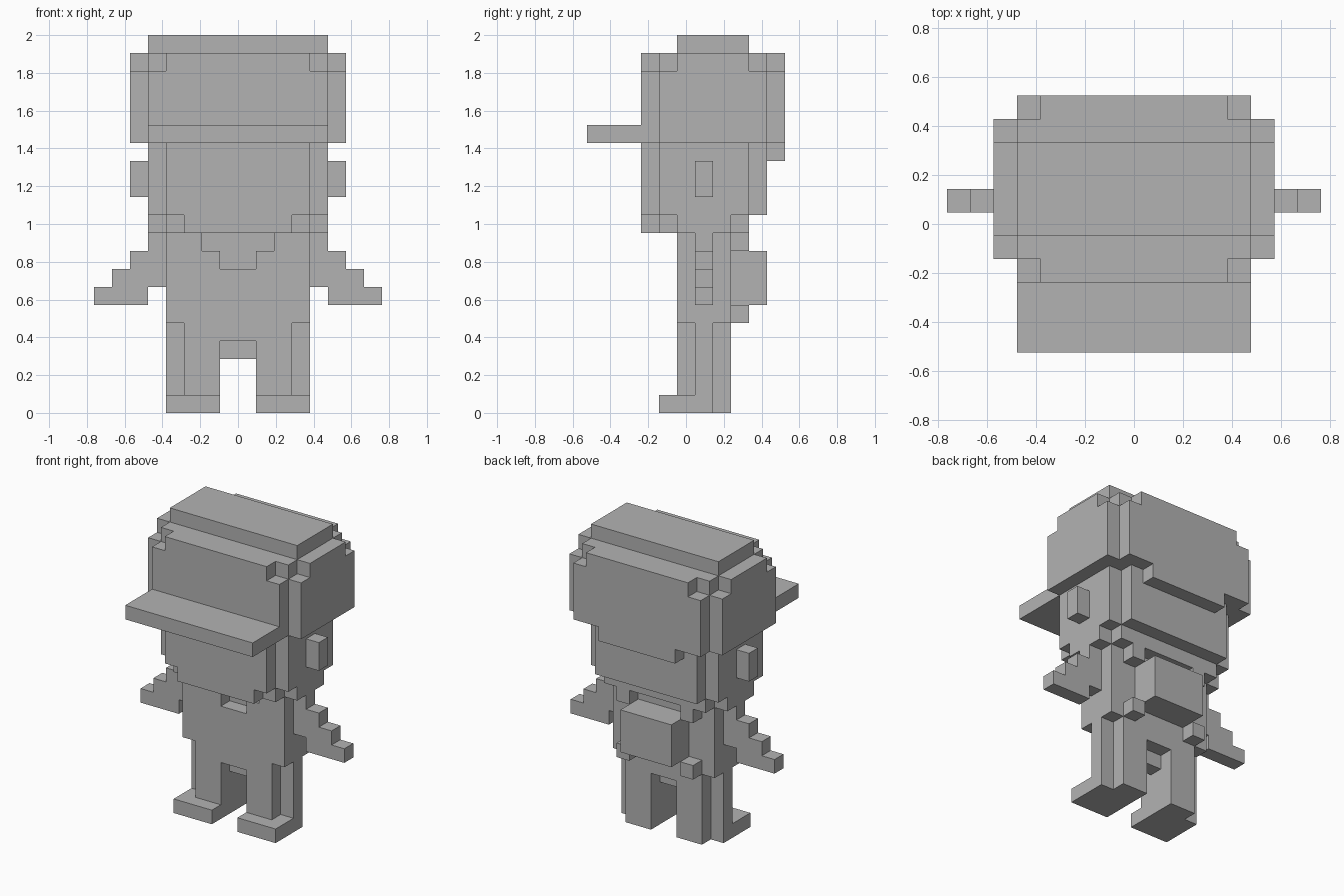
import bpy, bmesh, math
from mathutils import Vector

cube = bpy.data.objects.get("Cube")
if cube:
    bpy.data.objects.remove(cube, do_unlink=True)

UNIT = 2 / 21      # edge of one building block
DEPTH = 5.5        # half the depth in blocks, centres the model on y

grey = bpy.data.materials.new("plain_grey")
grey.use_nodes = True
grey.diffuse_color = (0.45, 0.45, 0.45, 1)
grey.node_tree.nodes["Principled BSDF"].inputs["Base Color"].default_value = grey.diffuse_color


def cells(boxes):
    """All block cells inside boxes given as (x range, y range, z range)."""
    return {(x, y, z) for xs, ys, zs in boxes
            for x in range(*xs) for y in range(*ys) for z in range(*zs)}


def wide(half, ys, zs):
    """A box centred on x."""
    return ((-half, half), ys, zs)


def part(name, boxes, cuts=(), side=1):
    """Skin a stack of blocks with flat faces; side=-1 mirrors it across x."""
    solid = cells(boxes) - cells(cuts)
    bm = bmesh.new()
    for cell in solid:
        for axis in range(3):
            for step in (0, 1):
                near = list(cell)
                near[axis] += 2 * step - 1
                if tuple(near) in solid:
                    continue
                corners = []
                for u, v in ((0, 0), (1, 0), (1, 1), (0, 1)):
                    p = Vector(cell)
                    p[axis] += step
                    p[(axis + 1) % 3] += u
                    p[(axis + 2) % 3] += v
                    corners.append(bm.verts.new((side * p.x * UNIT, (p.y - DEPTH) * UNIT, p.z * UNIT)))
                if (step == 1) != (side == 1):
                    corners.reverse()
                bm.faces.new(corners)
    bmesh.ops.remove_doubles(bm, verts=bm.verts, dist=UNIT / 100)
    bmesh.ops.dissolve_limit(bm, angle_limit=math.radians(1), verts=bm.verts, edges=bm.edges)
    mesh = bpy.data.meshes.new(name)
    bm.to_mesh(mesh)
    bm.free()
    mesh.materials.append(grey)
    obj = bpy.data.objects.new(name, mesh)
    bpy.context.collection.objects.link(obj)
    return obj


def pair(name, boxes):
    part("left_" + name, boxes)
    part("right_" + name, boxes, side=-1)


# Cap with stepped corners, flat crown and a flap at the back
part("cap", [
    wide(5, (3, 11), (15, 19)), wide(6, (4, 10), (15, 19)),
    wide(4, (3, 11), (19, 20)), wide(5, (4, 10), (19, 20)), wide(6, (5, 9), (19, 20)),
    wide(5, (5, 9), (20, 21)),
    wide(3, (10, 11), (14, 15)),
])
part("cap_brim", [wide(5, (0, 3), (15, 16))])

# Head with a chin layer stepped inwards
part("head", [
    wide(4, (3, 10), (11, 15)), wide(5, (4, 9), (11, 15)),
    wide(3, (3, 9), (10, 11)), wide(4, (4, 9), (10, 11)), wide(5, (5, 8), (10, 11)),
])
pair("ear", [((5, 6), (6, 7), (12, 14))])

# Torso with a stepped neckline cut into the chest, and the hips between the legs
part("torso",
     [wide(4, (5, 8), (5, 10)), wide(1, (5, 8), (4, 5)), wide(1, (6, 7), (3, 4))],
     cuts=[wide(2, (5, 6), (9, 10)), wide(1, (5, 6), (8, 9))])

# Arms stepping down and outwards
pair("arm", [
    ((4, 5), (6, 7), (7, 10)), ((5, 6), (6, 7), (6, 9)),
    ((6, 7), (6, 7), (6, 8)), ((7, 8), (6, 7), (6, 7)),
])

# Legs with notched outer corners, and feet
pair("leg", [((1, 3), (5, 8), (0, 5)), ((3, 4), (6, 7), (0, 5))])
pair("foot", [((1, 4), (4, 5), (0, 1)), ((3, 4), (5, 6), (0, 1))])

# Backpack and strap ends
part("backpack", [wide(2, (8, 10), (6, 9))])
pair("strap", [((2, 3), (8, 9), (9, 10)), ((2, 3), (8, 9), (5, 6))])
